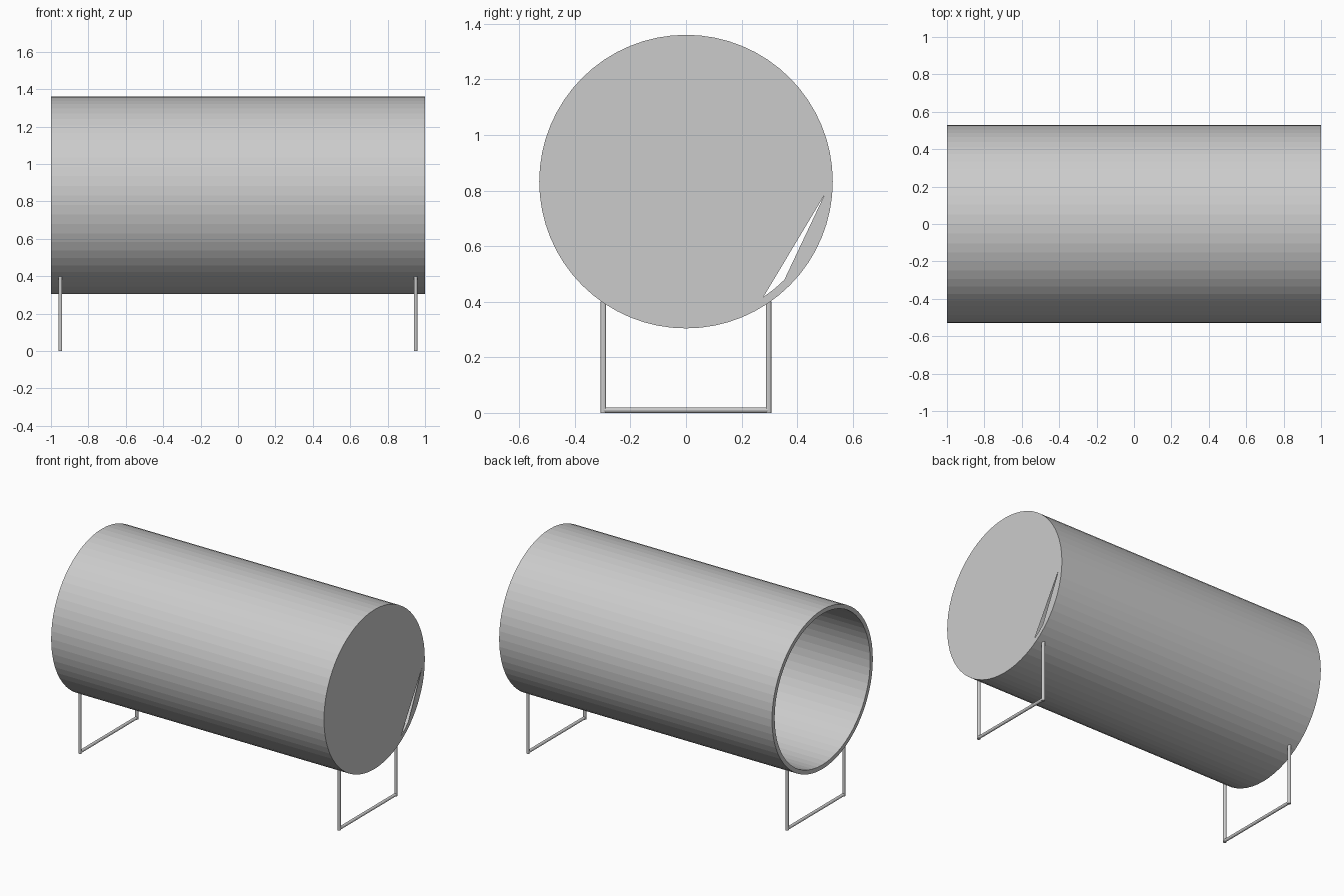
import bpy, bmesh
from math import cos, sin, tau
from mathutils import Matrix, Vector

cube = bpy.data.objects.get("Cube")
if cube:
    bpy.data.objects.remove(cube)

SIDES, OUTER, INNER, AXIS_Z = 64, 0.528, 0.5, 0.832

grey = bpy.data.materials.new("light grey")
grey.use_nodes = True
colour = (0.6, 0.6, 0.6, 1)
grey.diffuse_color = colour
grey.node_tree.nodes["Principled BSDF"].inputs["Base Color"].default_value = colour


def add_object(name, bm):
    mesh = bpy.data.meshes.new(name)
    bm.to_mesh(mesh)
    bm.free()
    mesh.materials.append(grey)
    obj = bpy.data.objects.new(name, mesh)
    bpy.context.collection.objects.link(obj)
    return obj


def ring(bm, x, radius):
    angles = [tau * i / SIDES for i in range(SIDES)]
    return [bm.verts.new((x, radius * cos(a), AXIS_Z + radius * sin(a))) for a in angles]


# Hollow barrel, open at the right end
bm = bmesh.new()
loops = [ring(bm, -1, OUTER), ring(bm, 1, OUTER), ring(bm, 1, INNER), ring(bm, -1, INNER)]
for k in range(4):
    a, b = loops[k], loops[(k + 1) % 4]
    for i in range(SIDES):
        j = (i + 1) % SIDES
        bm.faces.new((a[i], a[j], b[j], b[i]))
bmesh.ops.recalc_face_normals(bm, faces=bm.faces)
add_object("barrel", bm)

# Flush end cap on the left end, with a thin slit left open
bm = bmesh.new()
rim = ring(bm, 1, INNER)
bm.faces.new(rim[-1:] + rim[:-9])
bm.faces.new(rim[-8:])
bm.verts.remove(rim[-9])
add_object("end_cap", bm)


# Round rod between two points
def rod(bm, start, end):
    start, end = Vector(start), Vector(end)
    turn = (end - start).to_track_quat('Z', 'Y').to_matrix().to_4x4()
    bmesh.ops.create_cone(bm, cap_ends=True, segments=12, radius1=0.01, radius2=0.01,
                          depth=(end - start).length,
                          matrix=Matrix.Translation((start + end) / 2) @ turn)


# U-shaped stands under both ends
for name, x in (("left_stand", 0.95), ("right_stand", -0.95)):
    bm = bmesh.new()
    for y in (-0.297, 0.297):
        rod(bm, (x, y, 0), (x, y, 0.4))
    rod(bm, (x, -0.297, 0.01), (x, 0.297, 0.01))
    add_object(name, bm)
